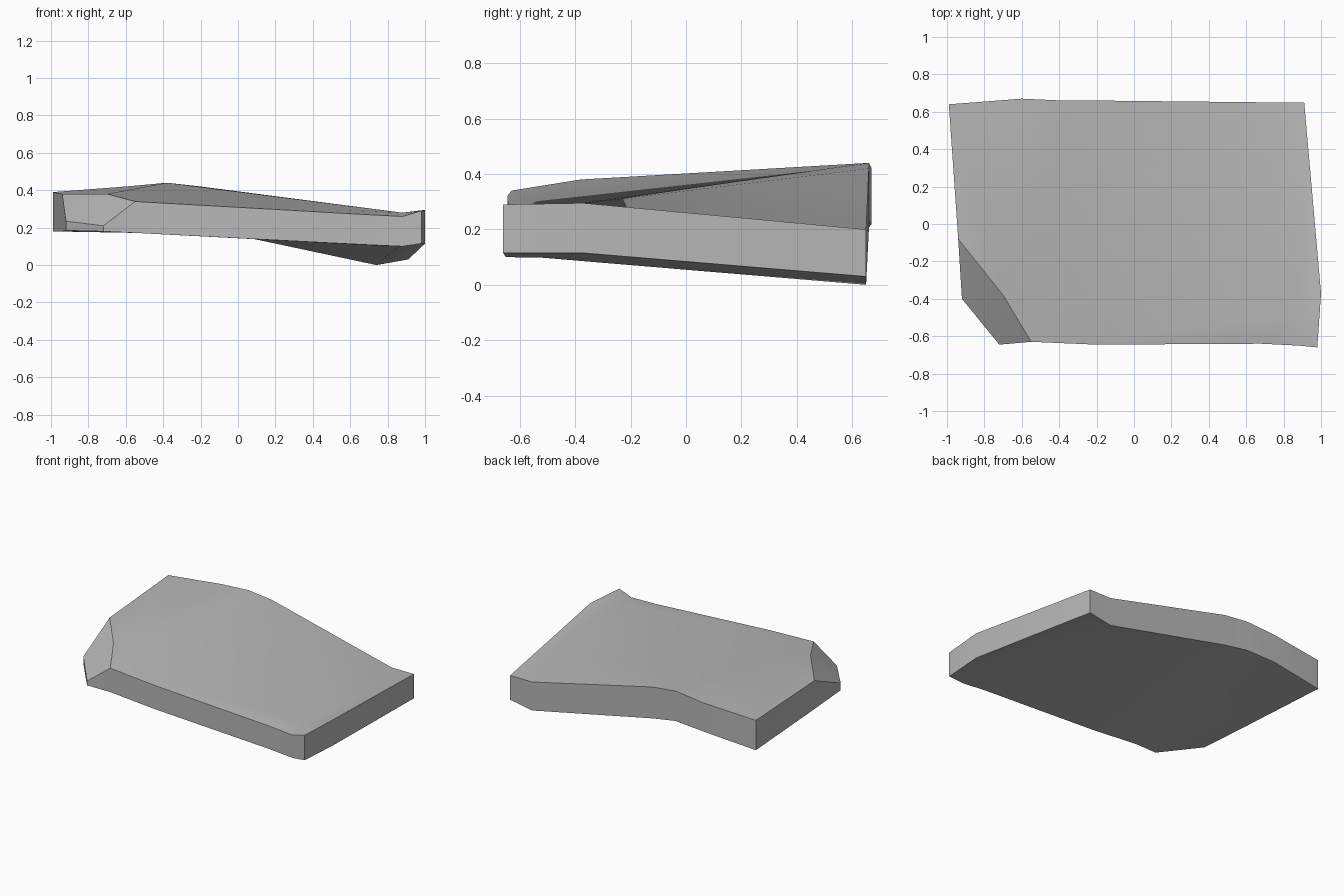
import bpy, bmesh, math

cube = bpy.data.objects.get("Cube")
if cube:
    bpy.data.objects.remove(cube)

# Outline of the slab, anticlockwise: x, y, top height, bottom height
RIM = [
    (0.98, -0.66, 0.29, 0.115), (1.0, -0.37, 0.295, 0.115),
    (0.91, 0.65, 0.2, 0.03), (0.74, 0.65, 0.2, 0.0),
    (-0.2, 0.66, 0.42, 0.2), (-0.38, 0.66, 0.44, 0.23),
    (-0.6, 0.67, 0.42, 0.22), (-0.99, 0.64, 0.39, 0.18),
    (-0.94, -0.08, 0.38, 0.18),
    (-0.92, -0.4, 0.235, 0.185), (-0.72, -0.645, 0.21, 0.18),
    (-0.55, -0.63, 0.34, 0.172), (-0.2, -0.645, 0.32, 0.154),
    (0.68, -0.64, 0.27, 0.109), (0.88, -0.65, 0.26, 0.1),
]
PEAK = 5                        # highest rim point, where the ridge starts
CHIP_LEFT, CHIP_RIGHT = 8, 11   # rim points where the broken corner starts and ends

stone = bpy.data.materials.new("grey_stone")
stone.use_nodes = True
grey = (0.48, 0.48, 0.48, 1)
stone.diffuse_color = grey
shader = next(n for n in stone.node_tree.nodes if n.type == 'BSDF_PRINCIPLED')
shader.inputs["Base Color"].default_value = grey
shader.inputs["Roughness"].default_value = 0.9

bm = bmesh.new()
top = [bm.verts.new((x, y, high)) for x, y, high, low in RIM]
bottom = [bm.verts.new((x, y, low)) for x, y, high, low in RIM]


def fan(centre, ring, closed=True):
    """Join a ring, or an open chain of points, to one centre with triangles."""
    ends = ring[1:] + ring[:1] if closed else ring[1:]
    for a, b in zip(ring, ends):
        bm.faces.new((centre, a, b))


# Worn top: main part creased outward from a high spot near the front right corner
crest = bm.verts.new((0.88, -0.48, 0.28))
fan(crest, top[:PEAK + 1] + top[CHIP_RIGHT:])

# Left part of the top, beyond the ridge, down to the broken corner
chip_top = bm.verts.new((-0.7, -0.38, 0.38))
fan(chip_top, [top[CHIP_RIGHT]] + top[PEAK:CHIP_LEFT + 1], closed=False)

# Broken front corner
fan(chip_top, top[CHIP_LEFT:CHIP_RIGHT + 1], closed=False)

# Underside, creased along the same ridge
heel = bm.verts.new((0.86, -0.52, 0.098))
fan(heel, bottom[:PEAK + 1] + bottom[CHIP_RIGHT:])
fan(bottom[CHIP_RIGHT], bottom[PEAK:CHIP_RIGHT], closed=False)

# Side walls
for i in range(len(RIM)):
    j = (i + 1) % len(RIM)
    bm.faces.new((top[i], bottom[i], bottom[j], top[j]))

bmesh.ops.recalc_face_normals(bm, faces=bm.faces)
mesh = bpy.data.meshes.new("stone_slab")
bm.to_mesh(mesh)
bm.free()
mesh.materials.append(stone)

slab = bpy.data.objects.new("stone_slab", mesh)
bpy.context.collection.objects.link(slab)
bpy.ops.object.select_all(action='DESELECT')
slab.select_set(True)
bpy.context.view_layer.objects.active = slab
bpy.ops.object.shade_smooth_by_angle(angle=math.radians(25))
